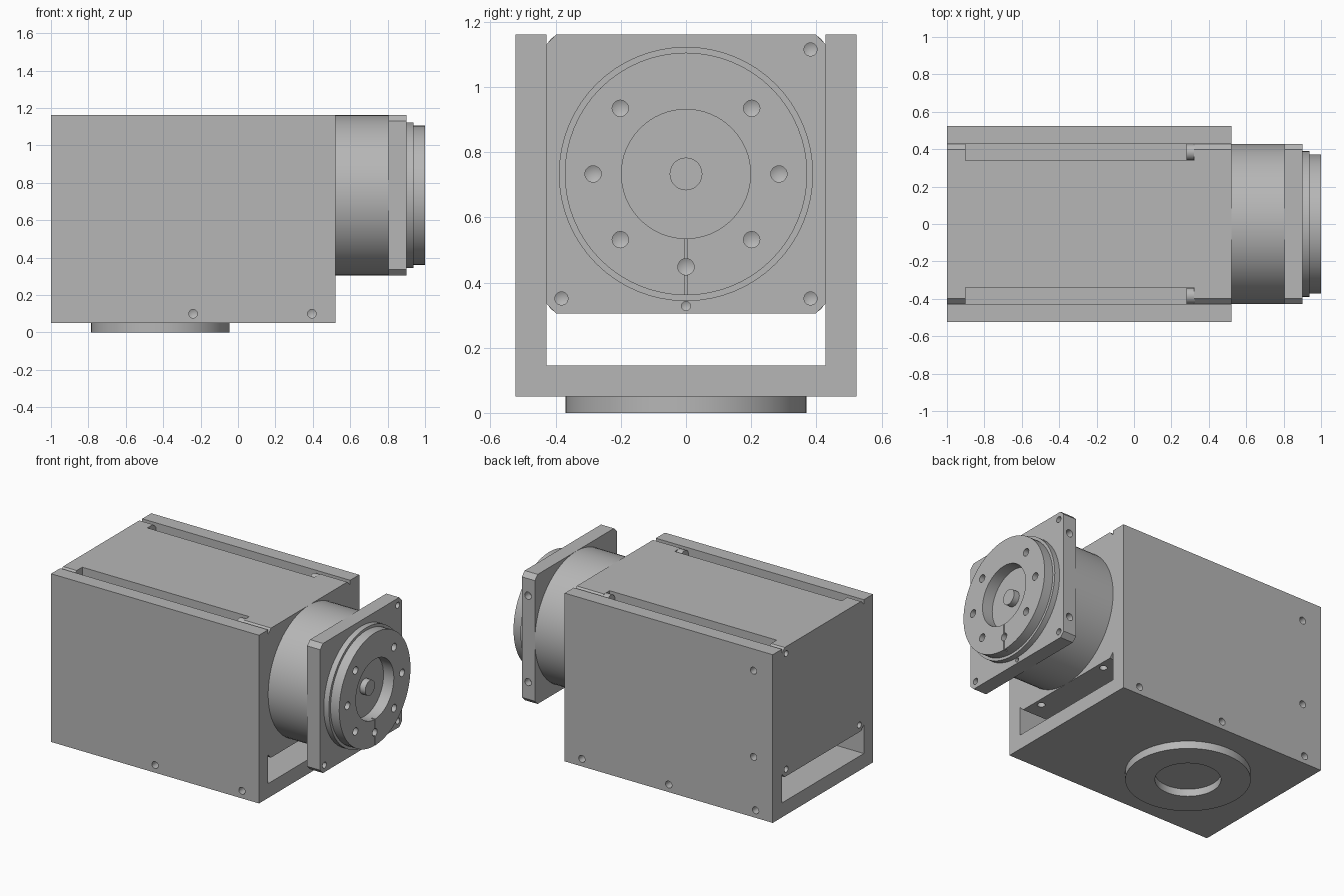
import bpy, bmesh, math
from mathutils import Vector, Matrix

if "Cube" in bpy.data.objects:
    bpy.data.objects.remove(bpy.data.objects["Cube"], do_unlink=True)

grey = bpy.data.materials.new("machined_grey")
grey.use_nodes = True
colour = (0.47, 0.47, 0.47, 1)
grey.diffuse_color = colour
grey.node_tree.nodes["Principled BSDF"].inputs["Base Color"].default_value = colour

HALF = 0.428          # half width of the motor
CZ = 0.733            # height of the motor axis
BOLT = 0.285          # bolt circle radius
CORNER = 0.382        # corner screw offset
END = 0.52            # front end of the bracket
X, Y, Z = Vector((1, 0, 0)), Vector((0, 1, 0)), Vector((0, 0, 1))


def lathe(bm, profile, origin, axis, sides=64):
    """Spin (distance, radius) points about an axis."""
    part = bmesh.new()
    verts = [part.verts.new((r, 0, t)) for t, r in profile]
    edges = [part.edges.new(pair) for pair in zip(verts, verts[1:])]
    bmesh.ops.spin(part, geom=verts + edges, cent=(0, 0, 0), axis=(0, 0, 1),
                   angle=math.tau, steps=sides, use_merge=True)
    bmesh.ops.remove_doubles(part, verts=part.verts, dist=1e-5)
    turn = axis.to_track_quat('Z', 'Y').to_matrix().to_4x4()
    part.transform(Matrix.Translation(origin) @ turn)
    bmesh.ops.recalc_face_normals(part, faces=part.faces)
    temp = bpy.data.meshes.new("temp")
    part.to_mesh(temp)
    part.free()
    bm.from_mesh(temp)
    bpy.data.meshes.remove(temp)


def extrude(bm, outline, x0, x1):
    """Extrude a (y, z) outline along x."""
    face = bm.faces.new([bm.verts.new((x0, y, z)) for y, z in outline])
    new = bmesh.ops.extrude_face_region(bm, geom=[face])["geom"]
    bmesh.ops.translate(bm, vec=X * (x1 - x0),
                        verts=[v for v in new if isinstance(v, bmesh.types.BMVert)])
    bmesh.ops.recalc_face_normals(bm, faces=bm.faces)


def to_object(name, bm):
    mesh = bpy.data.meshes.new(name)
    bm.to_mesh(mesh)
    bm.free()
    mesh.materials.append(grey)
    obj = bpy.data.objects.new(name, mesh)
    bpy.context.collection.objects.link(obj)
    return obj


def activate(obj):
    bpy.ops.object.select_all(action='DESELECT')
    obj.select_set(True)
    bpy.context.view_layer.objects.active = obj


def cut(obj, bm):
    cutter = to_object("cutter", bm)
    cutter.hide_render = True
    activate(obj)
    mod = obj.modifiers.new("holes", 'BOOLEAN')
    mod.operation, mod.solver, mod.object = 'DIFFERENCE', 'EXACT', cutter
    bpy.ops.object.modifier_apply(modifier=mod.name)
    bpy.data.objects.remove(cutter, do_unlink=True)


def drill(obj, holes, depth=0.06):
    """Blind holes with a pointed bottom: (mouth, inward direction, radius)."""
    bm = bmesh.new()
    for mouth, inward, r in holes:
        profile = [(-0.01, 0), (-0.01, r), (depth, r), (depth + r / 2, 0)]
        lathe(bm, profile, mouth, inward, 20)
    cut(obj, bm)


def smooth(obj):
    activate(obj)
    bpy.ops.object.shade_smooth_by_angle(angle=math.radians(30))


def ring(count, radius):
    for i in range(count):
        a = math.tau * i / count
        yield radius * math.cos(a), radius * math.sin(a)


SIGNS = [(a, b) for a in (-1, 1) for b in (-1, 1)]


def plate(name, x0, x1):
    """Square plate with chamfered corners."""
    c = HALF - 0.03
    outline = [(HALF, -c), (HALF, c), (c, HALF), (-c, HALF),
               (-HALF, c), (-HALF, -c), (-c, -HALF), (c, -HALF)]
    bm = bmesh.new()
    extrude(bm, [(y, CZ + z) for y, z in outline], x0, x1)
    return to_object(name, bm)


# U shaped bracket with screw holes in both side walls
W, FLOOR, TOP = 0.523, 0.05, CZ + HALF
bm = bmesh.new()
extrude(bm, [(-W, FLOOR), (W, FLOOR), (W, TOP), (HALF, TOP), (HALF, 0.145),
             (-HALF, 0.145), (-HALF, TOP), (-W, TOP)], -1, END)
bracket = to_object("bracket", bm)
spots = [(-0.86, CZ + BOLT), (-0.86, CZ - BOLT), (-0.875, 0.1), (-0.24, 0.1), (0.395, 0.1)]
drill(bracket, [(Vector((x, s * W, z)), -s * Y, 0.023) for x, z in spots for s in (-1, 1)])

# Motor core with a notch along each corner
n = 0.34
cross = [(HALF, -n), (HALF, n), (n, n), (n, HALF), (-n, HALF), (-n, n),
         (-HALF, n), (-HALF, -n), (-n, -n), (-n, -HALF), (n, -HALF), (n, -n)]
bm = bmesh.new()
extrude(bm, [(y, CZ + z) for y, z in cross], -0.9, 0.32)
to_object("motor_core", bm)

# Motor end plates
rear = plate("motor_rear_plate", -1, -0.9)
drill(rear, [(Vector((-1, a * CORNER, CZ + b * CORNER)), X, 0.02) for a, b in SIGNS])
front = plate("motor_front_plate", 0.32, END)
drill(front, [(Vector((0.475, a * BOLT, CZ + b * HALF)), -b * Z, 0.024) for a, b in SIGNS])

# Screw heads sitting in the notches
bm = bmesh.new()
for a, b in SIGNS:
    lathe(bm, [(0, 0), (0, 0.043), (0.045, 0.043), (0.045, 0)],
          Vector((0.28, a * 0.384, CZ + b * 0.384)), X, 24)
smooth(to_object("notch_screws", bm))

# Round gear housing
bm = bmesh.new()
lathe(bm, [(0, 0), (0, HALF), (0.29, HALF), (0.29, 0)], Vector((END, 0, CZ)), X)
smooth(to_object("gear_housing", bm))

# Output flange with holes in its face and all four edges
flange = plate("output_flange", 0.805, 0.9)
holes = [(Vector((0.9, a * CORNER, CZ + b * CORNER)), -X, 0.02) for a, b in SIGNS]
holes += [(Vector((0.855, a * BOLT, CZ + b * HALF)), -b * Z, 0.024) for a, b in SIGNS]
holes += [(Vector((0.855, b * HALF, CZ + a * BOLT)), -b * Y, 0.024) for a, b in SIGNS]
holes.append((Vector((0.9, 0, CZ - 0.405)), -X, 0.014))
drill(flange, holes, 0.05)

# Stepped rotor with recess, centre boss, bolt circle and index groove
bm = bmesh.new()
lathe(bm, [(0.88, 0), (0.88, 0.39), (0.937, 0.39), (0.937, 0.372), (1, 0.372),
           (1, 0.198), (0.925, 0.198), (0.925, 0.05), (0.965, 0.05), (0.965, 0)],
      Vector((0, 0, CZ)), X)
rotor = to_object("output_rotor", bm)
drill(rotor, [(Vector((1, y, CZ + z)), -X, 0.025) for y, z in ring(8, BOLT)], 0.05)
bm = bmesh.new()
g = 0.004
extrude(bm, [(-g, 0.35), (g, 0.35), (g, 0.55), (-g, 0.55)], 0.975, 1.02)
cut(rotor, bm)

# Round mounting foot under the bracket
bm = bmesh.new()
lathe(bm, [(0.052, 0), (0.052, 0.37), (0, 0.37), (0, 0.195), (0.048, 0.195), (0.048, 0)],
      Vector((-0.415, 0, 0)), Z)
foot = to_object("mounting_foot", bm)
drill(foot, [(Vector((-0.415 + x, y, 0)), Z, 0.025) for x, y in ring(8, BOLT)], 0.035)

for part in (bracket, rear, front, flange, rotor, foot):
    smooth(part)
